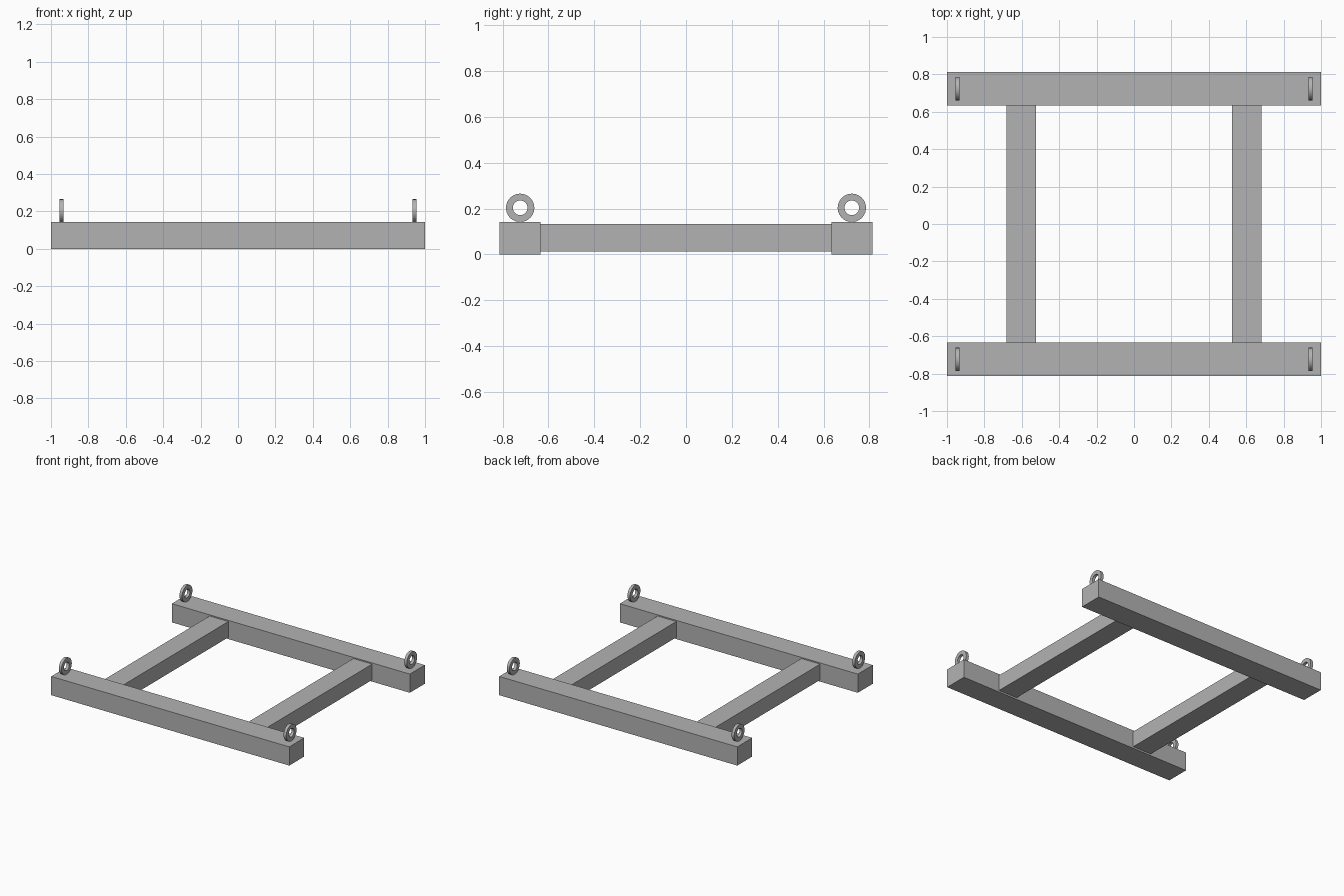
import bpy, bmesh, math

if "Cube" in bpy.data.objects:
    bpy.data.objects.remove(bpy.data.objects["Cube"])

grey = bpy.data.materials.new("steel_grey")
grey.diffuse_color = (0.45, 0.45, 0.45, 1)
grey.use_nodes = True
grey.node_tree.nodes["Principled BSDF"].inputs["Base Color"].default_value = grey.diffuse_color


def finish(bm, name):
    bmesh.ops.recalc_face_normals(bm, faces=bm.faces)
    mesh = bpy.data.meshes.new(name)
    bm.to_mesh(mesh)
    bm.free()
    obj = bpy.data.objects.new(name, mesh)
    mesh.materials.append(grey)
    bpy.context.collection.objects.link(obj)
    return obj


def box(name, centre, size):
    bm = bmesh.new()
    bmesh.ops.create_cube(bm, size=1)
    for v in bm.verts:
        v.co = [c + s * p for c, s, p in zip(centre, size, v.co)]
    return finish(bm, name)


def ring(name, centre, outer, inner, width, sides=24):
    # Rectangular section swept around the x axis
    section = [(-width / 2, inner), (width / 2, inner), (width / 2, outer), (-width / 2, outer)]
    bm = bmesh.new()
    loops = []
    for i in range(sides):
        a = 2 * math.pi * i / sides
        loops.append([bm.verts.new((centre[0] + x, centre[1] + r * math.cos(a),
                                    centre[2] + r * math.sin(a))) for x, r in section])
    for i in range(sides):
        p, q = loops[i], loops[(i + 1) % sides]
        for k in range(4):
            n = (k + 1) % 4
            bm.faces.new((p[k], p[n], q[n], q[k]))
    obj = finish(bm, name)
    bpy.ops.object.select_all(action='DESELECT')
    obj.select_set(True)
    bpy.context.view_layer.objects.active = obj
    bpy.ops.object.shade_smooth_by_angle(angle=math.radians(35))


# Long rails front and back, each with two lifting rings on top
for sy, end in ((-1, "front"), (1, "back")):
    box(f"{end}_rail", (0, sy * 0.7235, 0.071), (2, 0.179, 0.142))
    for sx, side in ((-1, "left"), (1, "right")):
        ring(f"{end}_{side}_lifting_ring", (sx * 0.944, sy * 0.7235, 0.203), 0.062, 0.032, 0.022)

# Cross beams between the rails
for sx, side in ((-1, "left"), (1, "right")):
    box(f"{side}_cross_beam", (sx * 0.604, 0, 0.073), (0.158, 1.27, 0.12))
